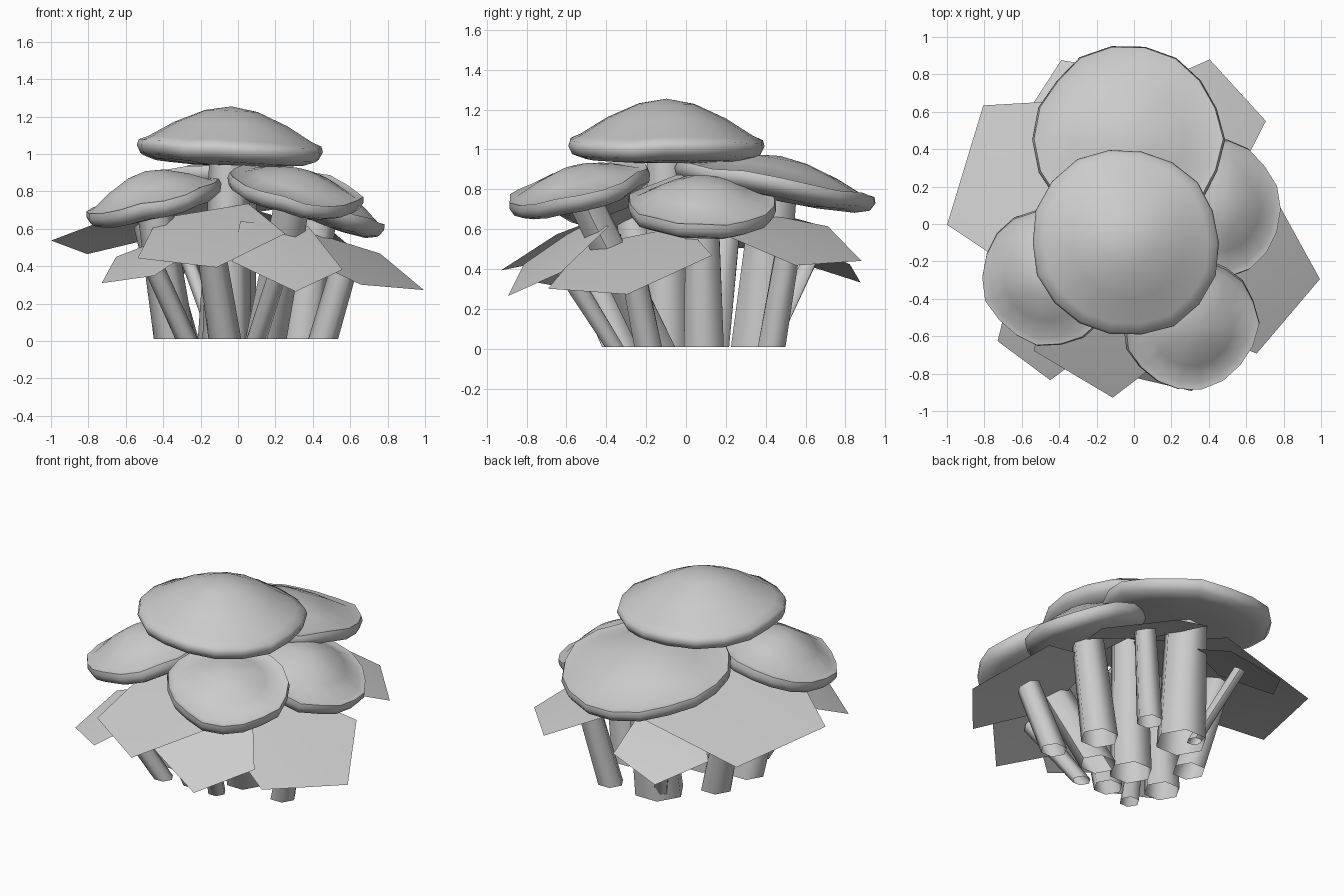
import bpy, bmesh, random
from math import cos, sin, radians, tau
from mathutils import Vector, Matrix

random.seed(4)
if "Cube" in bpy.data.objects:
    bpy.data.objects.remove(bpy.data.objects["Cube"])

grey = bpy.data.materials.new("pale grey")
grey.use_nodes = True
grey.diffuse_color = (0.6, 0.6, 0.6, 1)
grey.node_tree.nodes["Principled BSDF"].inputs["Base Color"].default_value = (0.6, 0.6, 0.6, 1)


def tilt(center, gx, gy):
    """Place a part at center, lying on a plane that rises by gx and gy."""
    turn = Vector((0, 0, 1)).rotation_difference(Vector((-gx, -gy, 1)))
    return Matrix.Translation(center) @ turn.to_matrix().to_4x4()


def finish(name, bm):
    bmesh.ops.recalc_face_normals(bm, faces=bm.faces)
    mesh = bpy.data.meshes.new(name)
    bm.to_mesh(mesh)
    bm.free()
    mesh.materials.append(grey)
    ob = bpy.data.objects.new(name, mesh)
    bpy.context.collection.objects.link(ob)
    bpy.ops.object.select_all(action="DESELECT")
    ob.select_set(True)
    bpy.context.view_layer.objects.active = ob
    bpy.ops.object.shade_smooth_by_angle(angle=radians(62))


def round_cap(name, center, radius, height, gx, gy, sides=18):
    """Domed cap with a wavy rim and a gently bulging underside."""
    bm = bmesh.new()
    wave = [random.uniform(-1, 1) for _ in range(sides)]
    profile = [(0.28, 0.9 * height), (0.6, 0.62 * height), (0.88, 0.28 * height),
               (0.98, 0.05), (1.0, 0.02), (0.96, -0.02), (0.82, -0.045), (0.45, -0.06)]
    rings = []
    for r, z in profile:
        ring = []
        for i in range(sides):
            a = tau * i / sides
            grow = radius * r * (1 + 0.025 * wave[i] * r)
            lift = 0.012 * wave[i - 3] * r * r
            ring.append(bm.verts.new((grow * cos(a), grow * sin(a), z + lift)))
        rings.append(ring)
    top = bm.verts.new((0, 0, height))
    under = bm.verts.new((0, 0, -0.06))
    for i in range(sides):
        j = (i + 1) % sides
        bm.faces.new((top, rings[0][i], rings[0][j]))
        bm.faces.new((under, rings[-1][j], rings[-1][i]))
        for upper, lower in zip(rings, rings[1:]):
            bm.faces.new((upper[i], lower[i], lower[j], upper[j]))
    bm.transform(tilt(center, gx, gy))
    finish(name, bm)


def flat_cap(name, center, radius, corner, gx, gy):
    """Thin five-sided cap, raised slightly in the middle."""
    bm = bmesh.new()
    peak = bm.verts.new((0, 0, 0.02))
    rim = [bm.verts.new((radius * cos(radians(corner + 72 * i)),
                         radius * sin(radians(corner + 72 * i)), 0)) for i in range(5)]
    for i in range(5):
        bm.faces.new((peak, rim[i], rim[(i + 1) % 5]))
    bm.transform(tilt(center, gx, gy))
    finish(name, bm)


def stem(name, base, top, radius, gx, gy):
    """Open six-sided stem, cut level at the ground and along the cap at the top."""
    bm = bmesh.new()
    foot, head = [], []
    for i in range(6):
        dx, dy = radius * cos(tau * i / 6), radius * sin(tau * i / 6)
        foot.append(bm.verts.new((base[0] + dx, base[1] + dy, 0.01)))
        dx, dy = dx * 0.83, dy * 0.83
        head.append(bm.verts.new((top[0] + dx, top[1] + dy, top[2] + gx * dx + gy * dy)))
    for i in range(6):
        j = (i + 1) % 6
        bm.faces.new((foot[i], foot[j], head[j], head[i]))
    finish(name, bm)


# Large domed mushrooms: cap centre, radius, height, slope x, slope y, stem base, stem radius
domes = {
    "tall": ((-0.045, -0.1, 1.0), 0.505, 0.255, -0.04, -0.01, (-0.06, -0.1), 0.13),
    "back": ((-0.03, 0.445, 0.805), 0.51, 0.165, 0.0, -0.18, (-0.06, 0.36), 0.155),
    "right": ((-0.45, -0.285, 0.73), 0.37, 0.185, 0.25, 0.1, (-0.34, -0.15), 0.11),
    "front": ((0.3, -0.53, 0.79), 0.365, 0.13, -0.2, 0.25, (0.15, -0.15), 0.11),
    "left": ((0.43, 0.08, 0.695), 0.37, 0.165, -0.37, 0.0, (0.34, 0.09), 0.115),
}
for name, (center, radius, height, gx, gy, base, thick) in domes.items():
    round_cap(name + "_round_cap", center, radius, height, gx, gy)
    stem(name + "_round_stem", base, center, thick, gx, gy)

# Low five-sided mushrooms: cap centre, radius, corner angle, slopes, stem base, stem radius
plates = {
    "right": ((-0.475, 0.2, 0.63), 0.57, 200, 0.25, -0.19, (-0.31, 0.13), 0.1),
    "front_right": ((-0.47, -0.55, 0.44), 0.3, 199, 0.4, 0.35, (-0.275, -0.37), 0.06),
    "front": ((-0.155, -0.545, 0.56), 0.42, 274, 0.15, 0.45, (-0.07, -0.32), 0.088),
    "front_left": ((0.245, -0.645, 0.465), 0.325, 286, -0.3, 0.73, (0.1, -0.36), 0.055),
    "left": ((0.58, -0.275, 0.435), 0.445, 355, -0.38, 0.25, (0.455, -0.19), 0.08),
    "back_left": ((0.35, 0.52, 0.55), 0.38, 7, -0.35, -0.25, (0.24, 0.43), 0.08),
    "back_right": ((-0.28, 0.63, 0.465), 0.3, 114, 0.2, -0.45, (-0.11, 0.42), 0.045),
}
for name, (center, radius, corner, gx, gy, base, thick) in plates.items():
    flat_cap(name + "_flat_cap", center, radius, corner, gx, gy)
    stem(name + "_flat_stem", base, center, thick, gx, gy)
